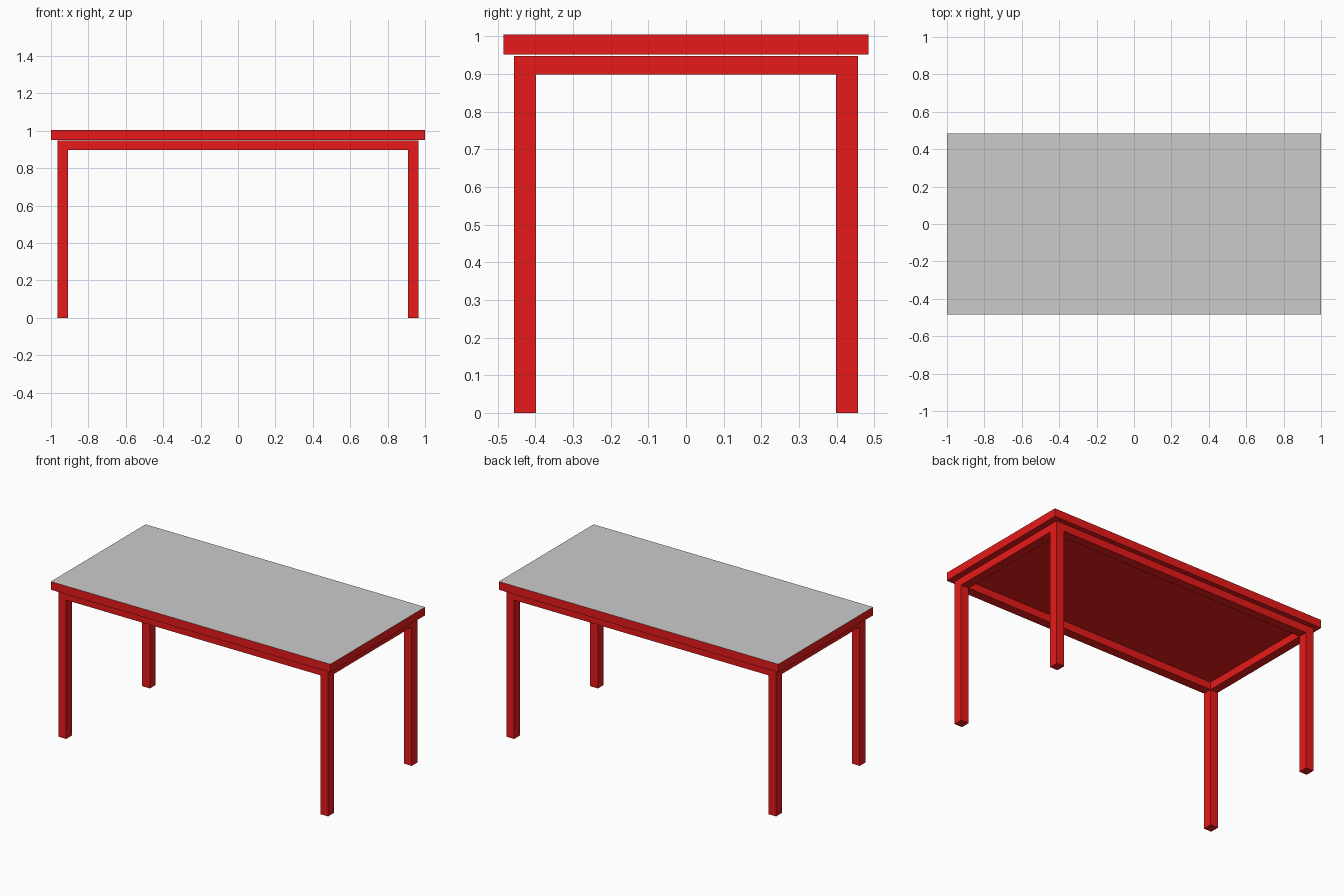
import bpy, bmesh

if "Cube" in bpy.data.objects:
    bpy.data.objects.remove(bpy.data.objects["Cube"])

red = bpy.data.materials.new("red_paint")
red.diffuse_color = (0.8, 0.01, 0.01, 1)
red.use_nodes = True
red.node_tree.nodes["Principled BSDF"].inputs["Base Color"].default_value = red.diffuse_color


def box(name, x, y, z, open_top=False):
    """Red box from (min, max) ranges, optionally without its top face."""
    bm = bmesh.new()
    bmesh.ops.create_cube(bm, size=1)
    for v in bm.verts:
        v.co = [r[0] if c < 0 else r[1] for c, r in zip(v.co, (x, y, z))]
    if open_top:
        bm.normal_update()
        up = [f for f in bm.faces if f.normal.z > 0.9]
        bmesh.ops.delete(bm, geom=up, context='FACES_ONLY')
    me = bpy.data.meshes.new(name)
    bm.to_mesh(me)
    bm.free()
    ob = bpy.data.objects.new(name, me)
    bpy.context.collection.objects.link(ob)
    me.materials.append(red)
    return ob


def span(side, inner, outer):
    return tuple(sorted((side * inner, side * outer)))


TOP_Z, TOP_UNDER = 1.004, 0.951
FRAME_TOP, FRAME_UNDER = 0.947, 0.898
XI, XO = 0.909, 0.964   # leg inner / outer in x
YI, YO = 0.398, 0.457   # leg inner / outer in y

# Table top: red rim and underside, closed by a grey surface
box("table_top", (-1, 1), (-0.484, 0.484), (TOP_UNDER, TOP_Z), open_top=True)
me = bpy.data.meshes.new("top_surface")
me.from_pydata([(-1, -0.484, TOP_Z), (1, -0.484, TOP_Z),
                (1, 0.484, TOP_Z), (-1, 0.484, TOP_Z)], [], [(0, 1, 2, 3)])
bpy.context.collection.objects.link(bpy.data.objects.new("top_surface", me))

# Legs
for sx, xn in ((-1, "left"), (1, "right")):
    for sy, yn in ((-1, "front"), (1, "back")):
        box(f"{yn}_{xn}_leg", span(sx, XI, XO), span(sy, YI, YO), (0, FRAME_TOP))

# Apron rails between the legs, flush with them, just under the top
for s, n in ((-1, "front"), (1, "back")):
    box(f"{n}_rail", (-XI, XI), span(s, YI, YO), (FRAME_UNDER, FRAME_TOP))
for s, n in ((-1, "left"), (1, "right")):
    box(f"{n}_rail", span(s, XI, XO), (-YI, YI), (FRAME_UNDER, FRAME_TOP))
